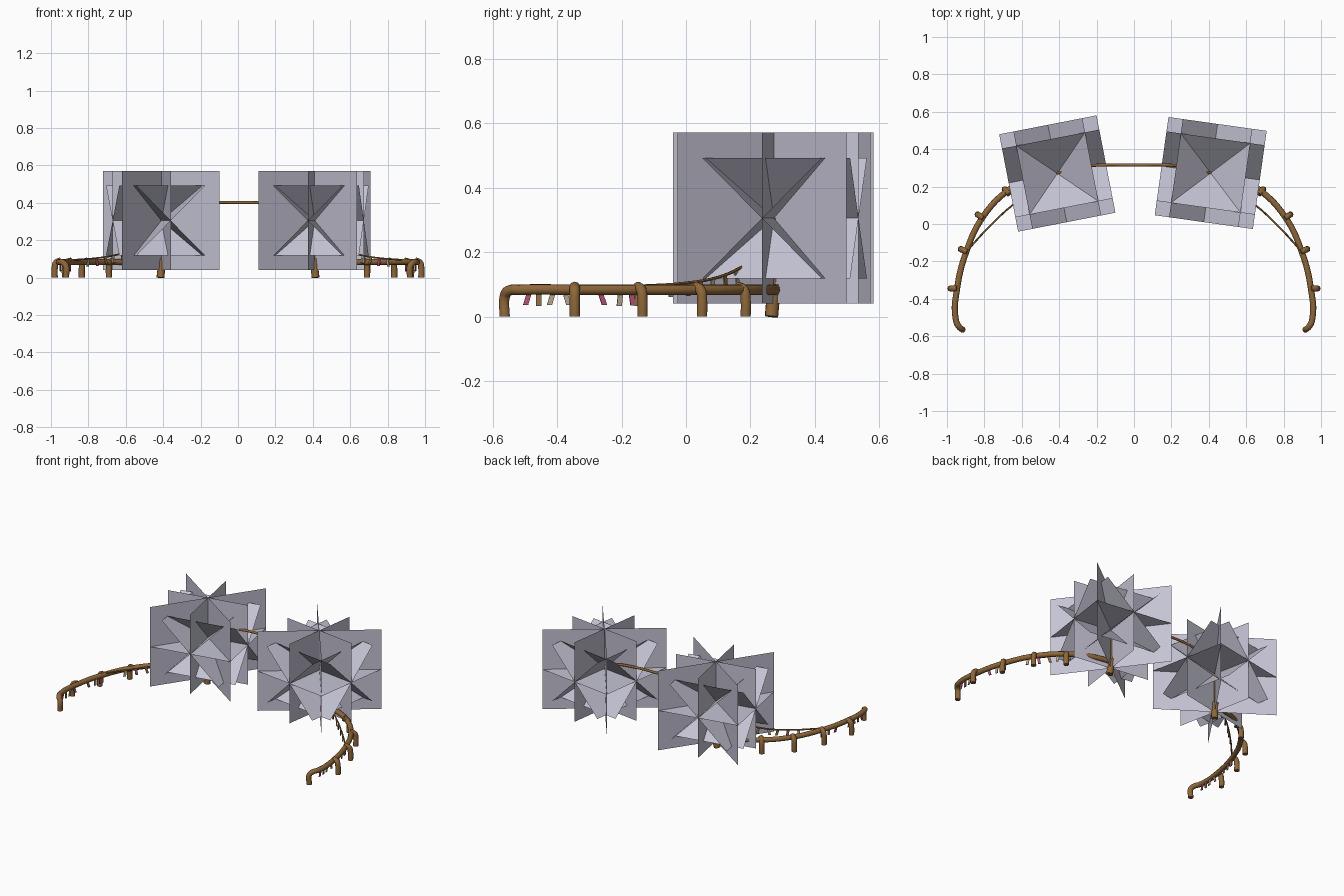
import bpy, bmesh, math
from mathutils import Vector, Matrix

if "Cube" in bpy.data.objects:
    bpy.data.objects.remove(bpy.data.objects["Cube"])


def material(name, rgb):
    m = bpy.data.materials.new(name)
    m.diffuse_color = (*rgb, 1)
    m.use_nodes = True
    m.node_tree.nodes["Principled BSDF"].inputs["Base Color"].default_value = m.diffuse_color
    return m


WOOD = material("warm_wood", (0.27, 0.135, 0.042))
LEAF = material("pale_lilac_grey", (0.56, 0.55, 0.66))
PINK = material("dusty_pink", (0.45, 0.09, 0.18))
TAN = material("pale_tan", (0.47, 0.38, 0.27))
BROWN = material("tag_brown", (0.30, 0.17, 0.07))


def add_mesh(name, mesh, mat):
    ob = bpy.data.objects.new(name, mesh)
    bpy.context.scene.collection.objects.link(ob)
    mesh.materials.clear()
    mesh.materials.append(mat)
    return ob


def tube(name, points, radius, sides=3, smooth_path=True):
    """Round bar following a path."""
    cu = bpy.data.curves.new(name, 'CURVE')
    cu.dimensions = '3D'
    cu.bevel_depth = radius
    cu.bevel_resolution = sides
    cu.use_fill_caps = True
    cu.resolution_u = 5
    if smooth_path:
        sp = cu.splines.new('BEZIER')
        sp.bezier_points.add(len(points) - 1)
        for bp, p in zip(sp.bezier_points, points):
            bp.co = p
            bp.handle_left_type = bp.handle_right_type = 'AUTO'
    else:
        sp = cu.splines.new('POLY')
        sp.points.add(len(points) - 1)
        for sp_pt, p in zip(sp.points, points):
            sp_pt.co = (*p, 1)
    tmp = bpy.data.objects.new(name + "_curve", cu)
    bpy.context.scene.collection.objects.link(tmp)
    dg = bpy.context.evaluated_depsgraph_get()
    mesh = bpy.data.meshes.new_from_object(tmp.evaluated_get(dg))
    bpy.data.objects.remove(tmp)
    ob = add_mesh(name, mesh, WOOD)
    bpy.context.view_layer.objects.active = ob
    ob.select_set(True)
    bpy.ops.object.shade_smooth_by_angle(angle=math.radians(40))
    ob.select_set(False)
    return ob


def foliage(name, centre, turn):
    """Crossed flat cards: three square, four tilted, two long upright diagonals."""
    s, d, q = 0.53, 0.75, math.pi / 4
    R = Matrix.Rotation
    up_x, up_y = R(math.pi / 2, 4, 'X'), R(math.pi / 2, 4, 'Y')
    cards = [(s, s, Matrix()), (s, s, up_x), (s, s, up_y)]
    cards += [(s, s, R(a, 4, ax)) for ax in 'XY' for a in (q, -q)]
    cards += [(d, s, R(a, 4, 'Z') @ up_x) for a in (q, -q)]
    bm = bmesh.new()
    for w, h, m in cards:
        bm.faces.new([bm.verts.new(m @ Vector((x * w / 2, y * h / 2, 0)))
                      for x, y in ((-1, -1), (1, -1), (1, 1), (-1, 1))])
    mesh = bpy.data.meshes.new(name)
    bm.to_mesh(mesh)
    bm.free()
    ob = add_mesh(name, mesh, LEAF)
    ob.location = centre
    ob.rotation_euler.z = math.radians(turn)


def along(points, t):
    """Point and direction at fraction t of a path."""
    pts = [Vector(p) for p in points]
    lens = [(b - a).length for a, b in zip(pts, pts[1:])]
    left = t * sum(lens)
    for a, b, l in zip(pts, pts[1:], lens):
        if left <= l:
            return a.lerp(b, left / l), (b - a).normalized()
        left -= l
    return pts[-1], (pts[-1] - pts[-2]).normalized()


def tag(name, top, direction, lean, length, mat):
    """Small thin hanging strip."""
    d = Vector((direction.x, direction.y, 0)).normalized()
    side = Vector((-d.y, d.x, 0))
    down = (Vector((0, 0, -1)) + d * lean).normalized()
    bm = bmesh.new()
    bmesh.ops.create_cube(bm, size=1)
    for v in bm.verts:
        v.co = top + d * v.co.x * 0.016 + side * v.co.y * 0.005 + down * (v.co.z + 0.5) * length
    bmesh.ops.recalc_face_normals(bm, faces=bm.faces)
    mesh = bpy.data.meshes.new(name)
    bm.to_mesh(mesh)
    bm.free()
    add_mesh(name, mesh, mat)


# Foliage clumps
foliage("left_foliage", (-0.41, 0.27, 0.305), 11)
foliage("right_foliage", (0.41, 0.2725, 0.305), -8)

rail = [(0.92, -0.562, 0), (0.92, -0.562, 0.062), (0.935, -0.55, 0.08), (0.952, -0.515, 0.083),
        (0.945, -0.34, 0.083), (0.892, -0.135, 0.083), (0.81, 0.035, 0.083),
        (0.68, 0.175, 0.083), (0.55, 0.245, 0.083), (0.41, 0.28, 0.083)]
# Each post: foot and rail joint
posts = [((0.98, -0.345), (0.945, -0.345)), ((0.925, -0.135), (0.89, -0.15)),
         ((0.835, 0.05), (0.805, 0.03)), ((0.69, 0.185), (0.665, 0.16))]
string = [(0.89, -0.14, 0.095), (0.77, -0.01, 0.103), (0.65, 0.10, 0.122),
          (0.53, 0.18, 0.158), (0.43, 0.235, 0.20)]
rail_tags = [(0.03, -.3, PINK), (0.055, 0, BROWN), (0.10, -.3, TAN), (0.13, .3, TAN),
             (0.235, .35, PINK), (0.30, -.1, TAN), (0.33, .15, PINK), (0.35, 0, BROWN)]
string_tags = [TAN, PINK, BROWN, TAN, BROWN, TAN, PINK, BROWN]

for label, sx in (("left", -1), ("right", 1)):
    mir = lambda p: (p[0] * sx, *p[1:])
    path = [mir(p) for p in rail]
    # Curved rail with its end post
    tube(label + "_rail", path, 0.0165)
    # Bent side posts
    for i, (foot, joint) in enumerate(posts):
        f, j = mir(foot), mir(joint)
        mid = [(a * 0.8 + b * 0.2) for a, b in zip(f, j)]
        tube(f"{label}_post_{i}", [(*f, 0), (*f, 0.05), (*mid, 0.08), (*j, 0.093)], 0.0165)
    # Trunk base and slim stem
    tube(label + "_trunk_base", [(sx * .415, .265, 0), (sx * .41, .27, .05), (sx * .41, .28, .10)], 0.021)
    tube(label + "_stem", [(sx * .41, .28, .09), (sx * .41, .275, .2), (sx * .41, .272, .305)], 0.008)
    # Thin string with hanging tags
    line = [mir(p) for p in string]
    tube(label + "_string", line, 0.005, 1)
    for i, mat in enumerate(string_tags):
        p, d = along(line, 0.22 + 0.1 * i)
        tag(f"{label}_string_tag_{i}", p, d, (-.2, .15, .3)[i % 3], 0.042, mat)
    # Tags under the rail
    low = path[3:]
    for i, (t, lean, mat) in enumerate(rail_tags):
        p, d = along(low, t)
        tag(f"{label}_rail_tag_{i}", p, d, lean, 0.05, mat)

# Slim arch joining the two clumps
tube("arch", [(-.41, .272, .305), (-.30, .305, .375), (-.18, .315, .398), (0, .315, .402),
              (.18, .315, .395), (.30, .305, .372), (.41, .272, .305)], 0.008)
